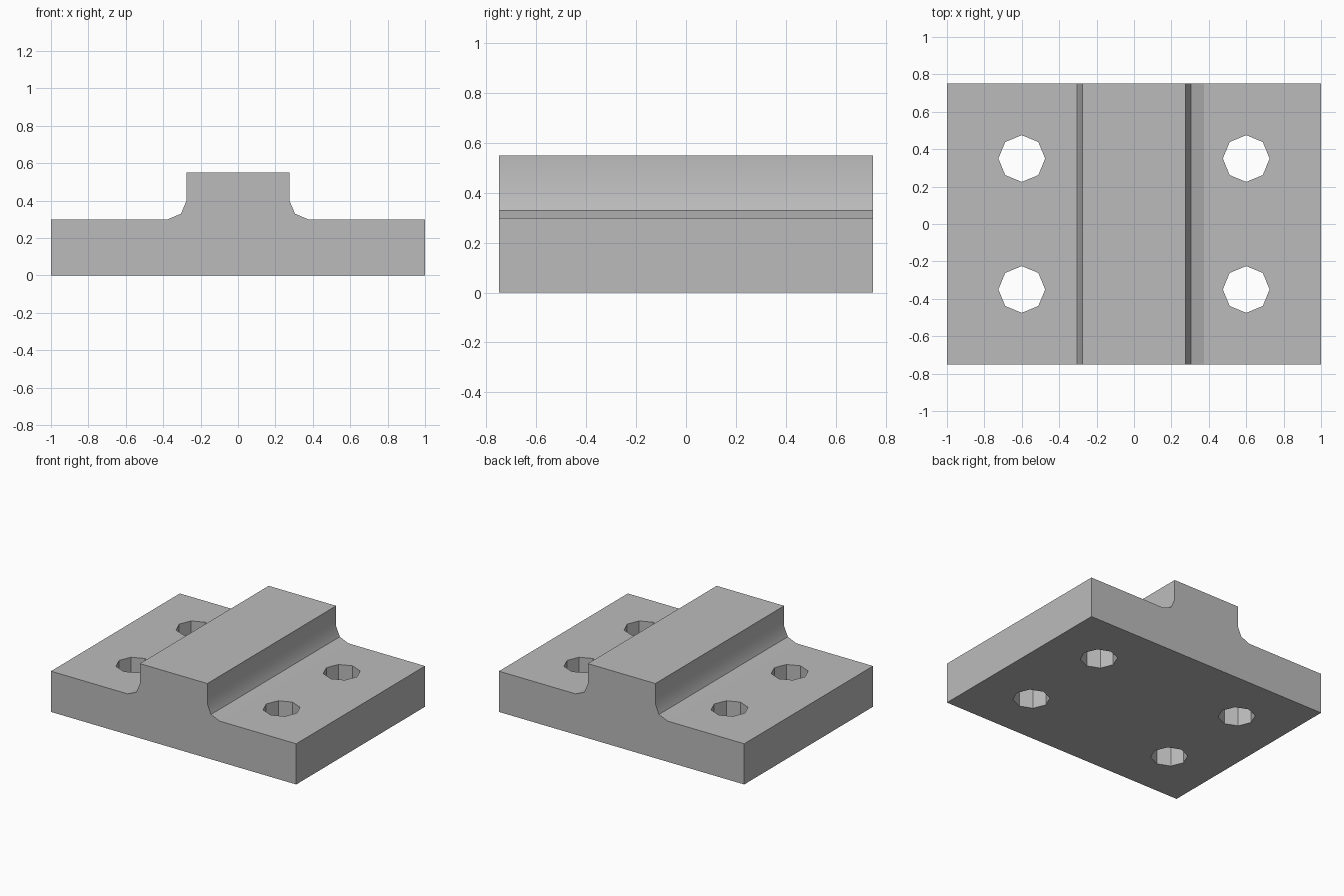
import bpy
import bmesh
from math import tau, cos, sin
from mathutils import Vector

if "Cube" in bpy.data.objects:
    bpy.data.objects.remove(bpy.data.objects["Cube"], do_unlink=True)

HALF_DEPTH = 0.75
HOLE_RADIUS = 0.125

# Plain grey metal
grey = bpy.data.materials.new("grey metal")
grey.use_nodes = True
colour = (0.5, 0.5, 0.5, 1)
grey.diffuse_color = colour
grey.node_tree.nodes["Principled BSDF"].inputs["Base Color"].default_value = colour


def add_prism(bm, points, offset):
    """Extrude a closed outline along the offset vector."""
    face = bm.faces.new([bm.verts.new(p) for p in points])
    extruded = bmesh.ops.extrude_face_region(bm, geom=[face])["geom"]
    verts = [v for v in extruded if isinstance(v, bmesh.types.BMVert)]
    bmesh.ops.translate(bm, verts=verts, vec=offset)


def make_object(name, bm):
    bmesh.ops.recalc_face_normals(bm, faces=bm.faces)
    mesh = bpy.data.meshes.new(name)
    bm.to_mesh(mesh)
    bm.free()
    mesh.materials.append(grey)
    obj = bpy.data.objects.new(name, mesh)
    bpy.context.collection.objects.link(obj)
    return obj


# Base plate and raised rail with filleted feet, as one mirrored profile
half = [(1, 0), (1, 0.3), (0.375, 0.3), (0.305, 0.33), (0.275, 0.4), (0.275, 0.55)]
profile = half + [(-x, z) for x, z in reversed(half)]
bm = bmesh.new()
add_prism(bm, [(x, -HALF_DEPTH, z) for x, z in profile], Vector((0, 2 * HALF_DEPTH, 0)))
plate = make_object("mounting_plate", bm)

# Four octagonal bolt holes
bm = bmesh.new()
for x in (-0.6, 0.6):
    for y in (-0.35, 0.35):
        ring = [(x + HOLE_RADIUS * cos(tau * i / 8), y + HOLE_RADIUS * sin(tau * i / 8), -0.1)
                for i in range(8)]
        add_prism(bm, ring, Vector((0, 0, 0.6)))
cutter = make_object("bolt_hole_cutter", bm)
cutter.hide_render = True

cut = plate.modifiers.new("bolt holes", "BOOLEAN")
cut.operation = "DIFFERENCE"
cut.solver = "EXACT"
cut.object = cutter
bpy.context.view_layer.objects.active = plate
bpy.ops.object.modifier_apply(modifier=cut.name)
bpy.data.objects.remove(cutter, do_unlink=True)

# Rail walls blend smoothly into the upper fillet; all other faces stay flat
for face in plate.data.polygons:
    face.use_smooth = abs(face.normal.x) > 0.8 and abs(face.center.x) < 0.4
